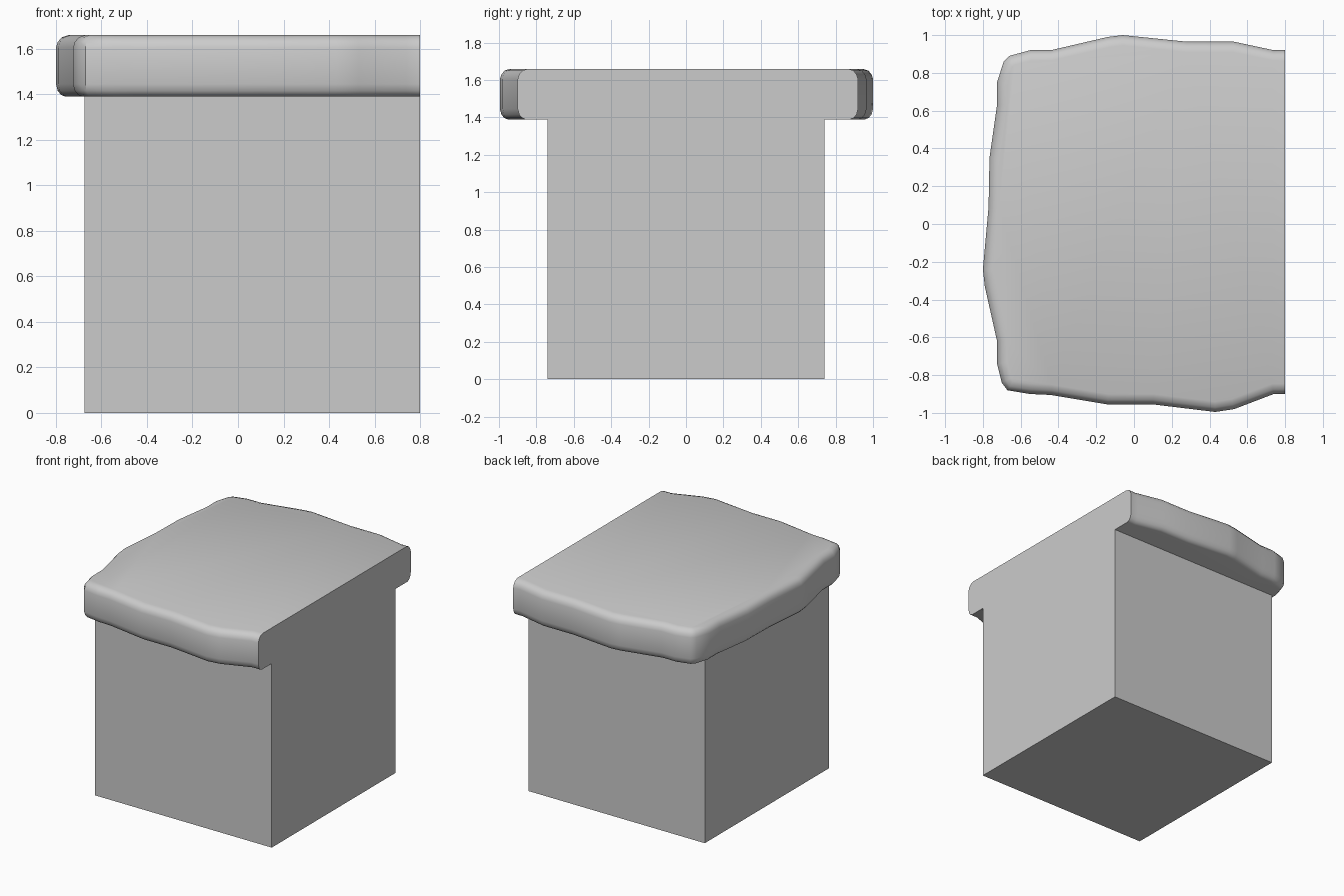
import bpy, bmesh
from mathutils import Vector

if "Cube" in bpy.data.objects:
    bpy.data.objects.remove(bpy.data.objects["Cube"])


def make_object(name, bm):
    bmesh.ops.recalc_face_normals(bm, faces=bm.faces)
    mesh = bpy.data.meshes.new(name)
    bm.to_mesh(mesh)
    bm.free()
    ob = bpy.data.objects.new(name, mesh)
    bpy.context.collection.objects.link(ob)
    return ob


# Pedestal block, flush with the cut end of the slab
bm = bmesh.new()
bmesh.ops.create_cube(bm, size=1)
for v in bm.verts:
    v.co = Vector((0.0625 + v.co.x * 1.475, v.co.y * 1.48, 0.695 + v.co.z * 1.39))
make_object("pedestal_block", bm)

# Stone slab: wavy outline, open along the straight cut at x = 0.8
outline = [Vector(p) for p in (
    (0.8, -0.90), (0.74, -0.90), (0.53, -0.98), (0.43, -0.995), (0.1, -0.955),
    (-0.14, -0.955), (-0.44, -0.905), (-0.55, -0.90), (-0.67, -0.88),
    (-0.70, -0.84), (-0.725, -0.74), (-0.725, -0.62), (-0.79, -0.33),
    (-0.8, -0.24), (-0.77, 0.09), (-0.765, 0.35), (-0.725, 0.63),
    (-0.725, 0.75), (-0.69, 0.86), (-0.66, 0.89), (-0.55, 0.92),
    (-0.44, 0.92), (-0.14, 0.99), (-0.06, 1.0), (0.28, 0.965),
    (0.53, 0.965), (0.74, 0.92), (0.8, 0.92))]
n = len(outline)

# Inward direction at each outline point
inward = []
for i in range(n):
    if i in (0, n - 1):
        inward.append(Vector((0, 1 if i == 0 else -1)))
    else:
        a = (outline[i] - outline[i - 1]).normalized()
        b = (outline[i + 1] - outline[i]).normalized()
        t = (a + b).normalized()
        inward.append(Vector((t.y, -t.x)))

# Rounded rim section as (inset, height)
section = [(0.04, 1.39), (0.022, 1.398), (0.008, 1.415), (0.0, 1.445), (0.0, 1.605),
           (0.008, 1.63), (0.025, 1.65), (0.055, 1.66)]
bm = bmesh.new()
rings = [[bm.verts.new((*(p + d * inset), z)) for p, d in zip(outline, inward)]
         for inset, z in section]
for lo, hi in zip(rings, rings[1:]):
    for i in range(n - 1):
        bm.faces.new((lo[i], lo[i + 1], hi[i + 1], hi[i]))
# Top, underside and straight cut end
bm.faces.new(rings[-1])
bm.faces.new(rings[0])
bm.faces.new([r[0] for r in rings] + [r[-1] for r in reversed(rings)])
slab = make_object("stone_slab", bm)

bpy.context.view_layer.objects.active = slab
slab.select_set(True)
bpy.ops.object.shade_smooth_by_angle(angle=0.7)
